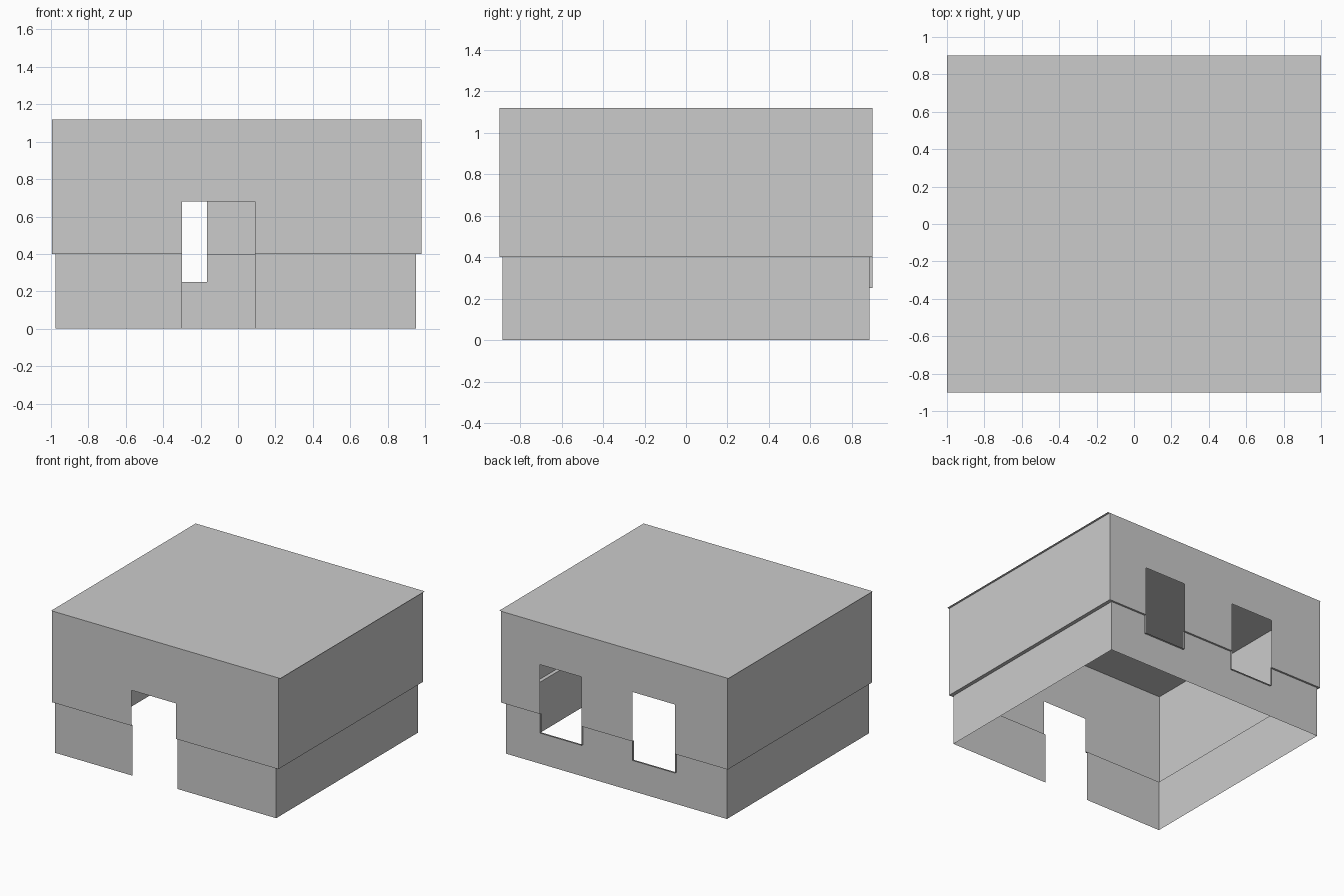
import bpy, bmesh, math

if "Cube" in bpy.data.objects:
    bpy.data.objects.remove(bpy.data.objects["Cube"])

TOP, STEP, SILL, WIN_TOP, DOOR_TOP = 1.12, 0.4, 0.25, 0.79, 0.68
UPPER = (-0.994, 0.982, 0.9)      # x min, x max, half depth
LOWER = (-0.977, 0.953, 0.885)
DOOR = (-0.3, 0.09)
WINDOWS = [(-0.535, -0.165), (0.28, 0.643)]


def finish(name, bm):
    mesh = bpy.data.meshes.new(name)
    bm.to_mesh(mesh)
    bm.free()
    obj = bpy.data.objects.new(name, mesh)
    bpy.context.collection.objects.link(obj)
    return obj


def rect(bm, size, z):
    x0, x1, y = size
    return [bm.verts.new(p) for p in ((x0, -y, z), (x1, -y, z), (x1, y, z), (x0, y, z))]


def cut(bm, co, no):
    geom = bm.verts[:] + bm.edges[:] + bm.faces[:]
    bmesh.ops.bisect_plane(bm, geom=geom, dist=1e-5, plane_co=co, plane_no=no)


# Walls: single-skin shell, wider above the step
bm = bmesh.new()
rings = [rect(bm, s, z) for s, z in ((LOWER, 0), (LOWER, STEP), (UPPER, STEP), (UPPER, TOP))]
for a, b in zip(rings, rings[1:]):
    for i in range(4):
        j = (i + 1) % 4
        bm.faces.new((a[i], a[j], b[j], b[i]))

# Door and window openings
for x in [*DOOR, *WINDOWS[0], *WINDOWS[1]]:
    cut(bm, (x, 0, 0), (1, 0, 0))
for z in (SILL, DOOR_TOP, WIN_TOP):
    cut(bm, (0, 0, z), (0, 0, 1))


def in_opening(face):
    c = face.calc_center_median()
    if c.y < -0.88:
        return DOOR[0] < c.x < DOOR[1] and c.z < DOOR_TOP
    if c.y > 0.88:
        return SILL < c.z < WIN_TOP and any(a < c.x < b for a, b in WINDOWS)
    return False


bmesh.ops.delete(bm, geom=[f for f in bm.faces if in_opening(f)], context='FACES')
bmesh.ops.dissolve_limit(bm, angle_limit=math.radians(1), verts=bm.verts[:], edges=bm.edges[:])
finish("walls", bm)

# Window reveals: U-shaped strip bridging the step below each window
for n, (a, b) in enumerate(WINDOWS, 1):
    bm = bmesh.new()
    path = [(a, STEP), (a, SILL), (b, SILL), (b, STEP)]
    inner, outer = [[bm.verts.new((x, y, z)) for x, z in path] for y in (LOWER[2], UPPER[2])]
    for i in range(3):
        bm.faces.new((inner[i], inner[i + 1], outer[i + 1], outer[i]))
    finish(f"window_reveal_{n}", bm)

# Roof: thin flat sheet slightly overhanging the side walls
bm = bmesh.new()
bm.faces.new(rect(bm, (-1, 1, 0.9), TOP))
finish("roof", bm)
